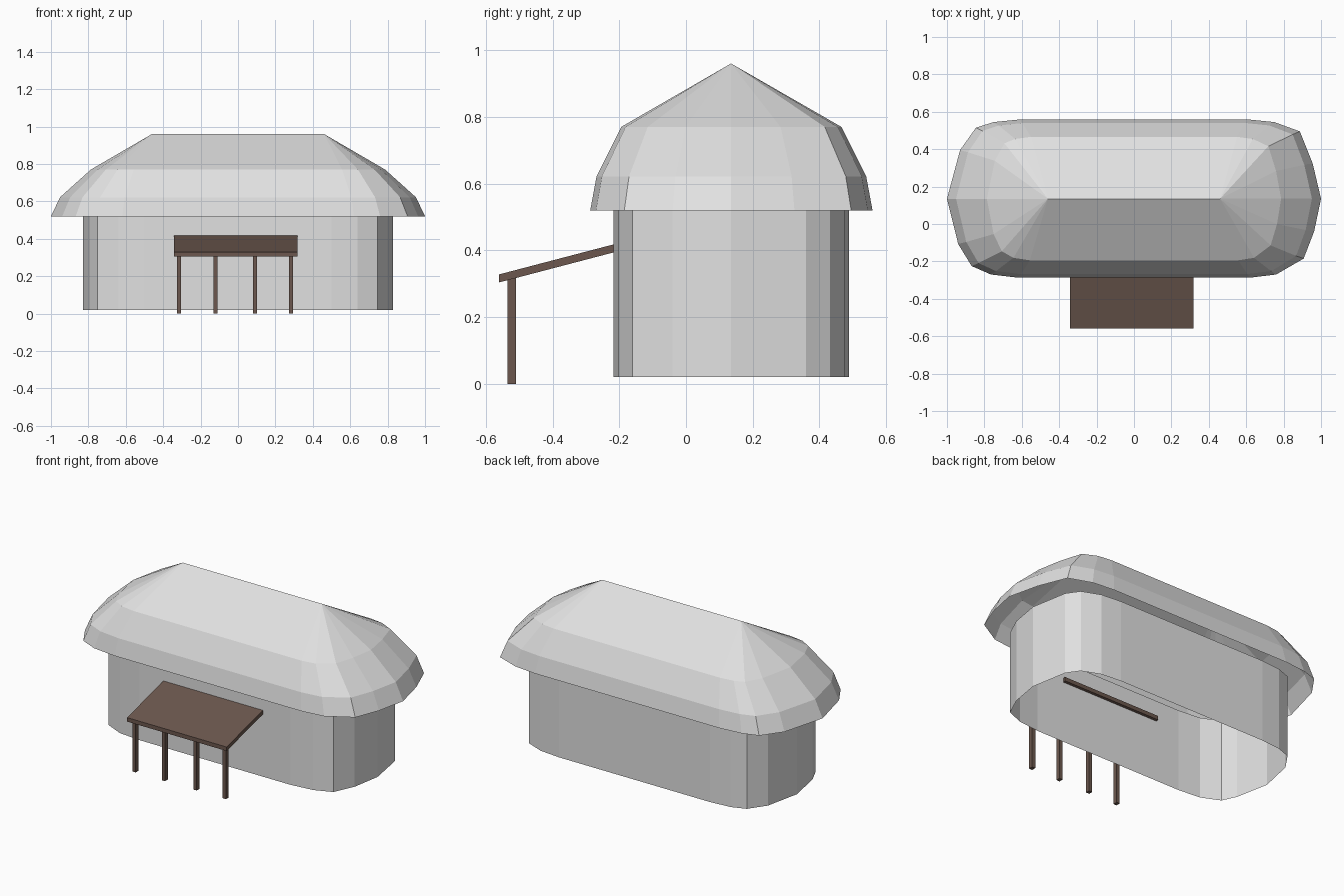
import bpy, bmesh

if "Cube" in bpy.data.objects:
    bpy.data.objects.remove(bpy.data.objects["Cube"])

CY = 0.135  # y of the ridge line


def material(name, rgb):
    m = bpy.data.materials.new(name)
    m.diffuse_color = (*rgb, 1)
    m.use_nodes = True
    m.node_tree.nodes["Principled BSDF"].inputs["Base Color"].default_value = m.diffuse_color
    return m


grey = material("light grey", (0.75, 0.75, 0.75))
brown = material("dark brown wood", (0.15, 0.097, 0.077))


def finish(bm, name, mat):
    me = bpy.data.meshes.new(name)
    bm.to_mesh(me)
    bm.free()
    me.materials.append(mat)
    ob = bpy.data.objects.new(name, me)
    bpy.context.collection.objects.link(ob)
    return ob


def loft(name, rings, mat):
    """Skin closed rings of points, open at both ends."""
    bm = bmesh.new()
    loops = [[bm.verts.new(p) for p in r] for r in rings]
    for a, b in zip(loops, loops[1:]):
        for i in range(len(a)):
            j = (i + 1) % len(a)
            bm.faces.new((a[i], a[j], b[j], b[i]))
    bmesh.ops.remove_doubles(bm, verts=bm.verts, dist=0.0005)
    return finish(bm, name, mat)


def prism(name, profile, x0, x1, mat):
    """Extrude a side (y, z) profile along x."""
    bm = bmesh.new()
    f = bm.faces.new([bm.verts.new((x0, y, z)) for y, z in profile])
    ext = bmesh.ops.extrude_face_region(bm, geom=[f])["geom"]
    vs = [v for v in ext if isinstance(v, bmesh.types.BMVert)]
    bmesh.ops.translate(bm, vec=(x1 - x0, 0, 0), verts=vs)
    bmesh.ops.recalc_face_normals(bm, faces=bm.faces)
    return finish(bm, name, mat)


# Wall: open rounded oblong tube
wall = [(0.50, -0.218), (0.64, -0.202), (0.745, -0.16), (0.80, -0.04),
        (0.83, CY), (0.79, 0.36), (0.74, 0.432), (0.63, 0.476), (0.50, 0.488),
        (-0.50, 0.488), (-0.63, 0.476), (-0.715, 0.445), (-0.785, 0.345),
        (-0.83, CY), (-0.79, -0.07), (-0.75, -0.155), (-0.64, -0.205),
        (-0.50, -0.218)]
loft("wall", [[(x, y, z) for x, y in wall] for z in (0.02, 0.52)], grey)

# Roof: eave outline shrinking in steps to a ridge line, open underneath
eave = [(0.62, -0.287), (0.76, -0.27), (0.907, -0.185), (0.963, -0.04),
        (1.0, CY), (0.955, 0.325), (0.887, 0.495), (0.75, 0.545), (0.61, 0.559),
        (-0.61, 0.559), (-0.75, 0.545), (-0.845, 0.515), (-0.93, 0.395),
        (-1.0, CY), (-0.94, -0.107), (-0.868, -0.225), (-0.765, -0.27),
        (-0.62, -0.287)]
RIDGE = 0.46


def roof_ring(z, kx, ky):
    return [((RIDGE + (abs(x) - RIDGE) * kx) * (1 if x > 0 else -1),
             CY + (y - CY) * ky, z) for x, y in eave]


loft("roof", [roof_ring(0.52, 1, 1), roof_ring(0.622, 0.91, 0.955),
              roof_ring(0.77, 0.605, 0.78), roof_ring(0.96, 0, 0)], grey)

# Porch: sloping canopy on four posts
prism("porch_canopy", [(-0.56, 0.304), (-0.56, 0.328), (-0.205, 0.421),
                       (-0.205, 0.397)], -0.343, 0.317, brown)
for i, x in enumerate((-0.315, -0.12, 0.09, 0.284)):
    prism(f"porch_post_{i + 1}", [(-0.535, 0), (-0.509, 0), (-0.509, 0.32),
                                  (-0.535, 0.313)], x - 0.011, x + 0.011, brown)
